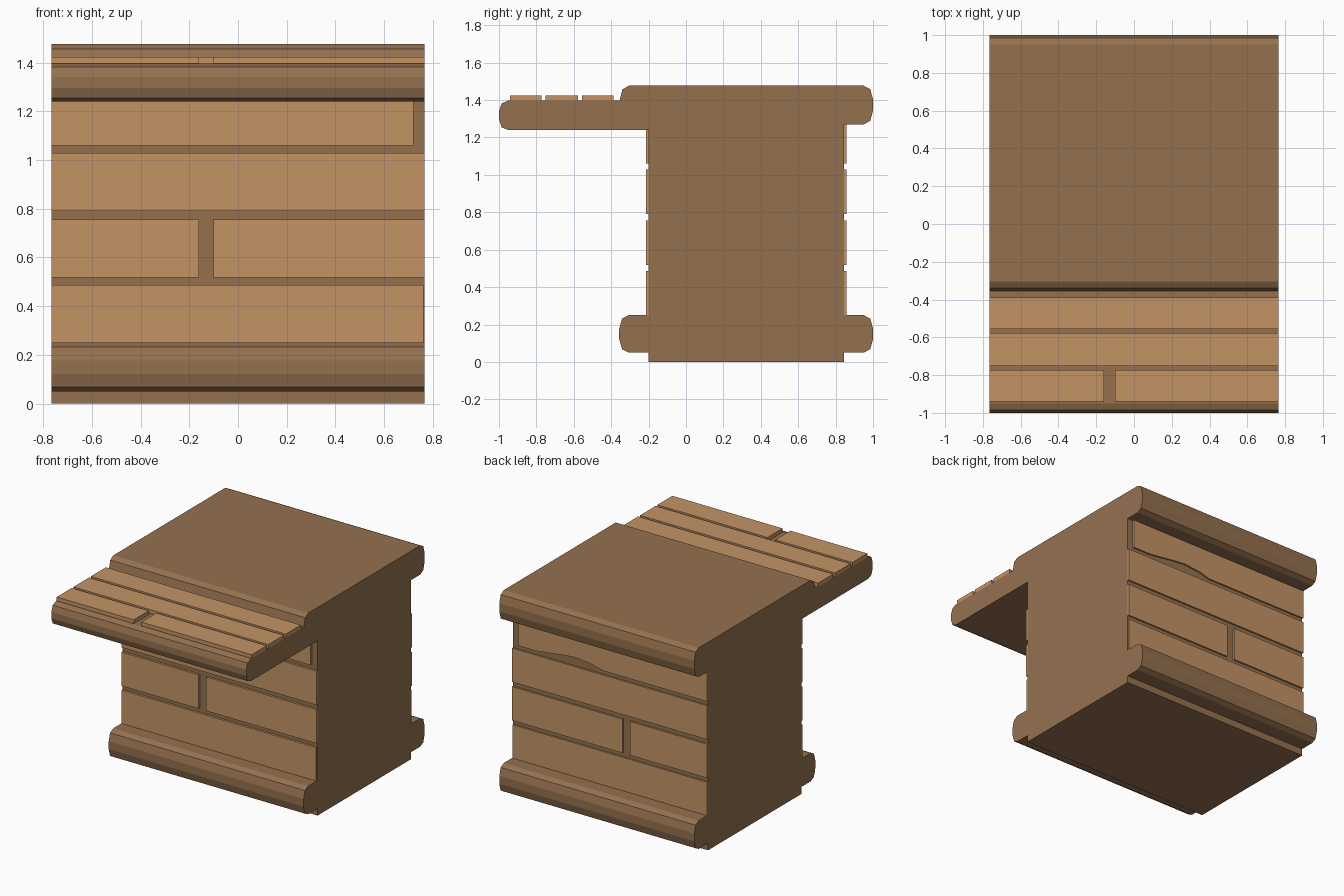
import bpy, bmesh

if "Cube" in bpy.data.objects:
    bpy.data.objects.remove(bpy.data.objects["Cube"])

W = 0.765  # half width along x


def material(name, col):
    m = bpy.data.materials.new(name)
    m.diffuse_color = (*col, 1)
    m.use_nodes = True
    m.node_tree.nodes["Principled BSDF"].inputs["Base Color"].default_value = m.diffuse_color
    return m


DARK = material("dark wood", (0.30, 0.165, 0.078))
LIGHT = material("light wood", (0.55, 0.295, 0.13))


def prism(name, pts, vec, mat):
    """Extrude a flat outline of 3D points along vec."""
    bm = bmesh.new()
    f = bm.faces.new([bm.verts.new(p) for p in pts])
    ext = bmesh.ops.extrude_face_region(bm, geom=[f])
    verts = [g for g in ext["geom"] if isinstance(g, bmesh.types.BMVert)]
    bmesh.ops.translate(bm, verts=verts, vec=vec)
    bmesh.ops.recalc_face_normals(bm, faces=bm.faces)
    me = bpy.data.meshes.new(name)
    bm.to_mesh(me)
    bm.free()
    me.materials.append(mat)
    ob = bpy.data.objects.new(name, me)
    bpy.context.collection.objects.link(ob)
    return ob


def box(name, x0, x1, y0, y1, z0, z1, mat):
    return prism(name, [(x0, y0, z0), (x1, y0, z0), (x1, y1, z0), (x0, y1, z0)],
                 (0, 0, z1 - z0), mat)


def nose(y, d, z0, z1):
    """Rounded moulding end reaching y, pointing in direction d, bottom to top."""
    h = z1 - z0
    return [(y - d * 0.05, z0), (y - d * 0.015, z0 + 0.09 * h), (y, z0 + 0.36 * h),
            (y, z0 + 0.64 * h), (y - d * 0.015, z1 - 0.09 * h), (y - d * 0.05, z1)]


# Body: core, base moulding, top moulding and counter shelf in one outline
outline = [(-0.20, 0), (0.845, 0), (0.845, 0.05)]
outline += nose(1.0, 1, 0.05, 0.25)
outline += [(0.845, 0.25), (0.845, 1.27)]
outline += nose(1.0, 1, 1.27, 1.477)
outline += [(-0.305, 1.477), (-0.34, 1.457), (-0.355, 1.397)]
outline += nose(-1.0, -1, 1.24, 1.397)[::-1]
outline += [(-0.20, 1.24), (-0.20, 0.25)]
outline += nose(-0.357, -1, 0.05, 0.25)[::-1]
outline += [(-0.20, 0.05)]
prism("body", [(-W, y, z) for y, z in outline], (2 * W, 0, 0), DARK)

# Wall planks, front and back
JOINT = [(-W, -0.16), (-0.10, W)]
for side, y0, y1, top in (("front", -0.215, -0.20, 1.24), ("back", 0.845, 0.857, 1.27)):
    rows = [(0.25, 0.487, [(-W, W - 0.003)]), (0.517, 0.757, JOINT),
            (0.79, 1.03, [(-W, W)])]
    if side == "front":
        rows.append((1.06, top, [(-W, 0.72)]))
    for z0, z1, spans in rows:
        for a, b in spans:
            box(side + "_plank", a, b, y0, y1, z0, z1, LIGHT)

# Top back plank with a chipped lower edge
chip = [(-W, 1.06), (0.06, 1.06), (0.15, 1.085), (0.28, 1.095), (0.38, 1.085),
        (0.57, 1.06), (0.72, 1.06), (0.72, 1.27), (-W, 1.27)]
prism("back_chipped_plank", [(x, 0.845, z) for x, z in chip], (0, 0.012, 0), LIGHT)

# Counter planks
for y0, y1, spans in ((-0.94, -0.772, JOINT), (-0.752, -0.578, [(-W, W)]),
                      (-0.557, -0.388, [(-W, W)])):
    for a, b in spans:
        box("counter_plank", a, b, y0, y1, 1.397, 1.424, LIGHT)
